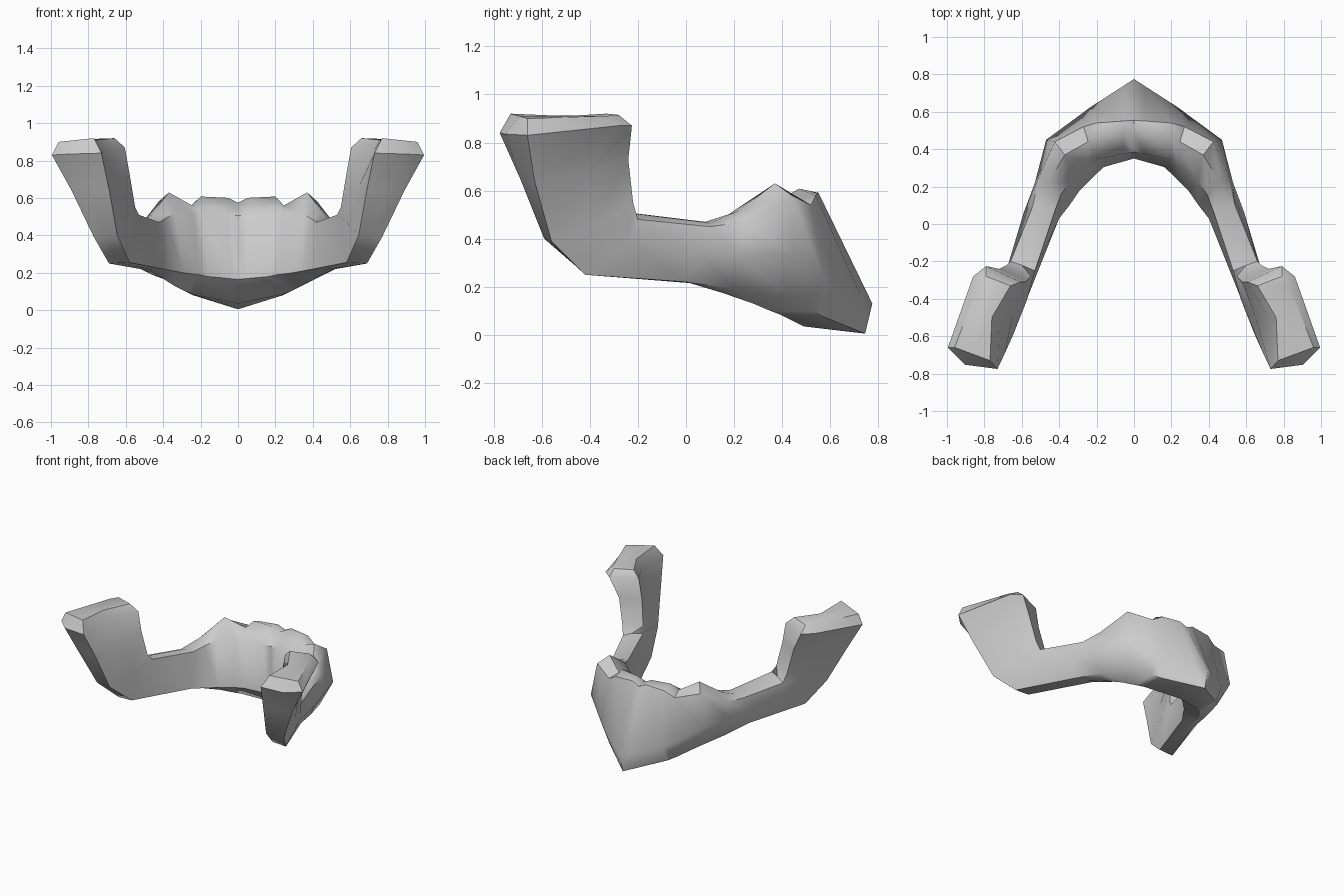
import bpy, bmesh, math
from mathutils import Vector

# Each section runs: outer bottom, outer bulge, outer crest, inner crest,
# inner top, inner bottom, (keel). The +x half is described, then mirrored.
body = [
    [(0, .745, .005), (0, .775, .13), (0, .555, .565), (0, .49, .575), (0, .385, .505), (0, .35, .165), (0, .49, .035)],
    [(.24, .56, .08), (.24, .62, .20), (.20, .54, .58), (.20, .47, .608), (.20, .345, .52), (.16, .305, .18), (.24, .39, .085)],
    [(.28, .53, .10), (.30, .575, .23), (.27, .52, .54), (.245, .44, .56), (.24, .315, .52), (.21, .26, .19), (.28, .35, .10)],
    [(.38, .42, .16), (.47, .45, .34), (.425, .44, .58), (.37, .37, .63), (.34, .225, .52), (.29, .18, .20), (.34, .28, .13)],
    [(.46, .20, .19), (.53, .22, .33), (.51, .25, .47), (.46, .22, .515), (.39, .16, .49), (.345, .10, .21), (.41, .15, .175)],
    [(.52, 0, .22), (.59, .06, .34), (.54, .10, .45), (.49, .10, .465), (.42, .08, .47), (.40, .03, .22), (.45, .02, .215)],
]
branch = [
    [(.69, -.42, .25), (.68, -.24, .38), (.66, -.20, .48), (.60, -.22, .505), (.53, -.25, .51), (.58, -.42, .255)],
    [(.77, -.56, .39), (.74, -.38, .46), (.68, -.22, .55), (.55, -.28, .55), (.57, -.40, .48), (.645, -.59, .40)],
    [(.89, -.63, .64), (.80, -.42, .67), (.72, -.24, .73), (.58, -.31, .73), (.65, -.50, .67), (.69, -.69, .65)],
    [(.995, -.66, .83), (.86, -.28, .87), (.79, -.225, .87), (.605, -.31, .87), (.72, -.50, .85), (.73, -.775, .84)],
    [(.96, -.66, .90), (.83, -.33, .91), (.79, -.28, .915), (.66, -.33, .92), (.76, -.50, .91), (.77, -.73, .92)],
]

rings = [[Vector(p) for p in s] for s in body]
for s in branch:
    r = [Vector(p) for p in s]
    r.append((r[0] + r[5]) / 2)          # keel midway between inner and outer
    rings.append(r)
rings[-2][6] += Vector((.04, -.035, 0))  # fuller back of the joint head

# Raised tooth edges: extra section beside the centre line
near = [a.lerp(b, .27) for a, b in zip(rings[0], rings[1])]
near[2].z += .022
near[3].z += .017
rings.insert(1, near)


def flip(ring):
    return [Vector((-p.x, p.y, p.z)) for p in ring]


def loft(name, sections):
    bm = bmesh.new()
    loops = [[bm.verts.new(p) for p in s] for s in sections]
    n = len(loops[0])
    for a, b in zip(loops, loops[1:]):
        for i in range(n):
            j = (i + 1) % n
            bm.faces.new((a[i], a[j], b[j], b[i]))
    for end in (loops[0], loops[-1]):
        bm.faces.new(end)
    bmesh.ops.recalc_face_normals(bm, faces=bm.faces)
    mesh = bpy.data.meshes.new(name)
    bm.to_mesh(mesh)
    bm.free()
    obj = bpy.data.objects.new(name, mesh)
    bpy.context.collection.objects.link(obj)
    return obj


# Whole lower jaw as one continuous loft
jaw = loft("lower_jaw", [flip(r) for r in reversed(rings[1:])] + rings)
bpy.context.view_layer.objects.active = jaw
jaw.select_set(True)
bpy.ops.object.shade_smooth_by_angle(angle=math.radians(45))
